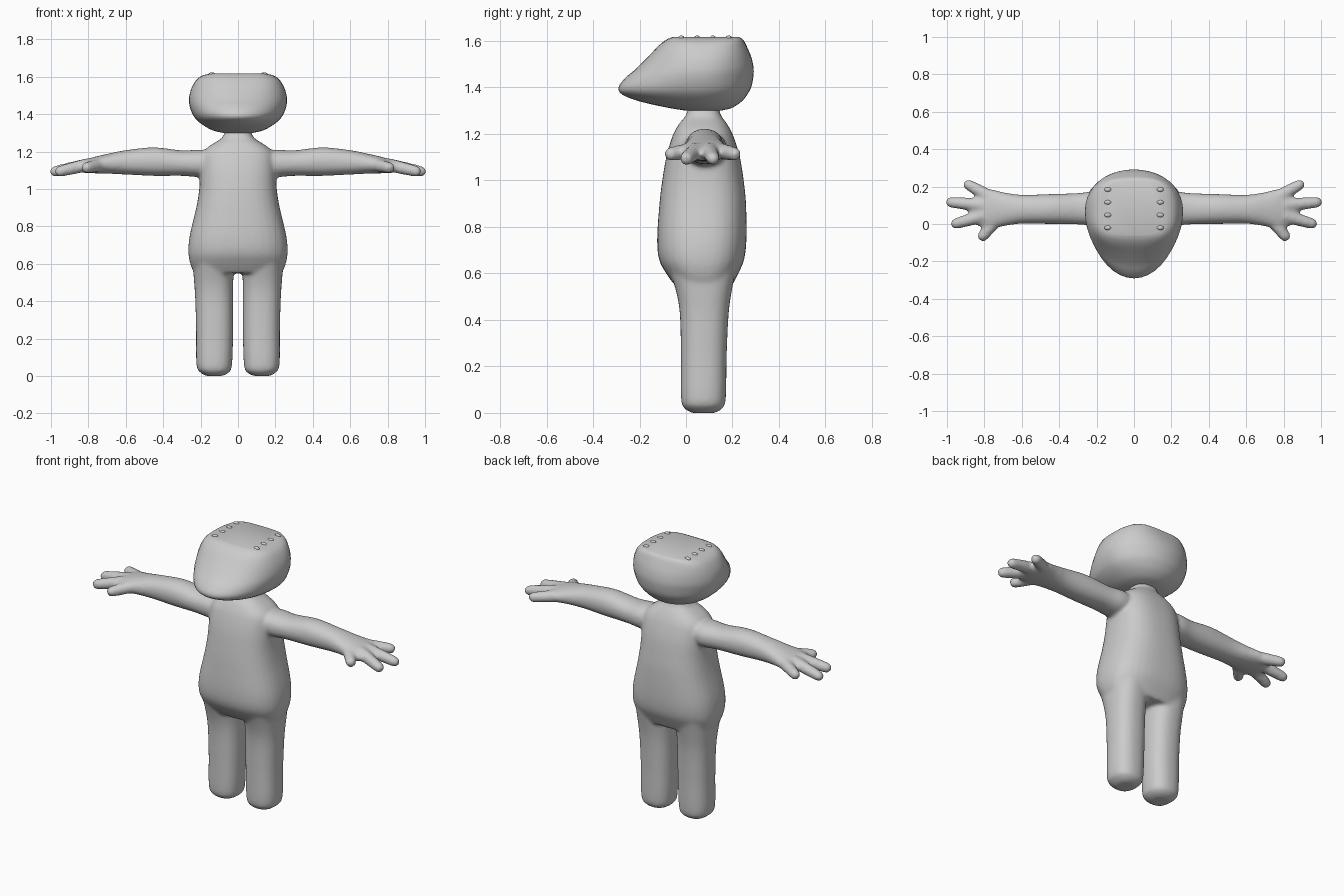
import bpy, bmesh
from math import cos, sin, pi
from mathutils import Matrix, Vector

cube = bpy.data.objects.get("Cube")
if cube:
    bpy.data.objects.remove(cube)

clay = bpy.data.materials.new("grey_clay")
clay.use_nodes = True
GREY = (0.6, 0.6, 0.6, 1)
clay.diffuse_color = GREY
clay.node_tree.nodes["Principled BSDF"].inputs["Base Color"].default_value = GREY


def spline(a, b, c, d, t):
    """Catmull-Rom blend of one ring value."""
    return 0.5 * (2*b + (c - a)*t + (2*a - 5*b + 4*c - d)*t*t + (3*b - a - 3*c + d)*t**3)


def loft(bm, rings, matrix=Matrix(), segments=40, steps=4, mid=None):
    """Skin rounded sections (height, u low, u high, v low, v high, squareness)."""
    pts = [rings[0]] + rings + [rings[-1]]
    smooth = []
    for i in range(len(rings) - 1):
        for s in range(steps):
            smooth.append([spline(*q, s / steps) for q in zip(*pts[i:i + 4])])
    smooth.append(rings[-1])
    loops = []
    for t, ulo, uhi, vlo, vhi, power in smooth:
        uc, vc = (ulo + uhi) / 2, (vlo + vhi) / 2 if mid is None else mid
        loop = []
        for k in range(segments):
            c, s = cos(2*pi*k / segments), sin(2*pi*k / segments)
            r = (abs(c)**power + abs(s)**power) ** (-1 / power)
            u = uc + c*r*(uhi - ulo) / 2
            v = vc + s*r*(vhi - vc if s > 0 else vc - vlo)
            loop.append(bm.verts.new(matrix @ Vector((u, v, t))))
        loops.append(loop)
    for a, b in zip(loops, loops[1:]):
        for k in range(segments):
            n = (k + 1) % segments
            bm.faces.new((a[k], a[n], b[n], b[k]))
    bm.faces.new(loops[0][::-1])
    bm.faces.new(loops[-1])


def finish(bm, name):
    bmesh.ops.recalc_face_normals(bm, faces=bm.faces)
    mesh = bpy.data.meshes.new(name)
    bm.to_mesh(mesh)
    bm.free()
    mesh.materials.append(clay)
    for p in mesh.polygons:
        p.use_smooth = True
    obj = bpy.data.objects.new(name, mesh)
    bpy.context.collection.objects.link(obj)
    return obj


# Torso and neck
body = bmesh.new()
torso = [(0.55, 0.235, -0.05, 0.2), (0.6, 0.255, -0.085, 0.225), (0.66, 0.265, -0.116, 0.25),
         (0.75, 0.258, -0.124, 0.26), (0.9, 0.223, -0.114, 0.258), (1.0, 0.207, -0.102, 0.248),
         (1.1, 0.202, -0.085, 0.232), (1.18, 0.195, -0.062, 0.208), (1.22, 0.165, -0.044, 0.19),
         (1.25, 0.12, -0.025, 0.172), (1.28, 0.08, 0.0, 0.15), (1.34, 0.062, 0.015, 0.135)]
loft(body, [(z, -w, w, lo, hi, 2.6) for z, w, lo, hi in torso])

# Legs, arms and fingers on both sides
leg = [(0.0, 0.085, 0.17, 0.025, 0.125), (0.018, 0.05, 0.2, -0.005, 0.155),
       (0.06, 0.032, 0.222, -0.021, 0.171), (0.25, 0.026, 0.224, -0.022, 0.175),
       (0.42, 0.026, 0.229, -0.026, 0.183), (0.52, 0.025, 0.236, -0.042, 0.196),
       (0.64, 0.02, 0.245, -0.08, 0.22)]
arm = [(0.1, 0.0, 0.155, 1.09, 1.2), (0.2, -0.01, 0.175, 1.065, 1.21), (0.3, -0.002, 0.165, 1.07, 1.206),
       (0.45, 0.0, 0.16, 1.07, 1.222), (0.6, 0.002, 0.156, 1.077, 1.207), (0.7, -0.012, 0.17, 1.082, 1.187),
       (0.78, -0.028, 0.187, 1.084, 1.168), (0.84, -0.005, 0.157, 1.088, 1.148), (0.87, 0.03, 0.12, 1.1, 1.135)]
along_x = Matrix(((0, 0, 1, 0), (1, 0, 0, 0), (0, 1, 0, 0), (0, 0, 0, 1)))
fingers = [((0.73, 0.03, 1.13), (0.825, -0.085, 1.11)), ((0.8, 0.045, 1.13), (0.978, -0.005, 1.088)),
           ((0.8, 0.1, 1.13), (1.005, 0.118, 1.088)), ((0.75, 0.135, 1.13), (0.908, 0.222, 1.11))]
for side in (1, -1):
    flip = Matrix.Diagonal((side, 1, 1, 1))
    loft(body, [r + (2.4,) for r in leg], flip)
    loft(body, [r + (2.2,) for r in arm], flip @ along_x)
    for base, tip in fingers:
        base, tip = Vector(base), Vector(tip)
        d = tip - base
        place = Matrix.Translation(base) @ d.to_track_quat('Z', 'Y').to_matrix().to_4x4()
        shape = [(0, 0.036), (0.5, 0.033), (0.85, 0.029), (0.95, 0.022), (1, 0.01)]
        loft(body, [(f * d.length, -r, r, -r, r, 2) for f, r in shape], flip @ place, 16)
body_obj = finish(body, "body")

# Fuse the limbs into one soft skin
fuse = body_obj.modifiers.new("fuse", 'REMESH')
fuse.mode = 'VOXEL'
fuse.voxel_size = 0.01
fuse.use_smooth_shade = True
soften = body_obj.modifiers.new("soften", 'SMOOTH')
soften.factor = 0.5
soften.iterations = 8

# Head: egg-shaped sections with a sloping face and a squarish flat crown
head = bmesh.new()
sections = [(1.3, 0.08, 0.0, 0.15, 2), (1.313, 0.135, -0.08, 0.2, 2), (1.34, 0.185, -0.2, 0.24, 2),
            (1.37, 0.222, -0.275, 0.264, 2), (1.4, 0.243, -0.29, 0.28, 2), (1.44, 0.258, -0.262, 0.289, 2),
            (1.48, 0.262, -0.215, 0.291, 2.1), (1.53, 0.252, -0.165, 0.281, 2.3),
            (1.58, 0.225, -0.117, 0.26, 2.8), (1.605, 0.192, -0.085, 0.246, 3.5), (1.616, 0.15, -0.06, 0.23, 5)]
loft(head, [(z, -w, w, lo, hi, p) for z, w, lo, hi, p in sections], mid=0.07)
finish(head, "head")

# Small bumps along both edges of the crown
bumps = bmesh.new()
for x in (-0.14, 0.14):
    for k in range(4):
        spot = Matrix.Translation((x, -0.02 + 0.068 * k, 1.613)) @ Matrix.Diagonal((1.5, 1, 0.8, 1))
        bmesh.ops.create_uvsphere(bumps, u_segments=10, v_segments=6, radius=0.013, matrix=spot)
finish(bumps, "crown_bumps")
